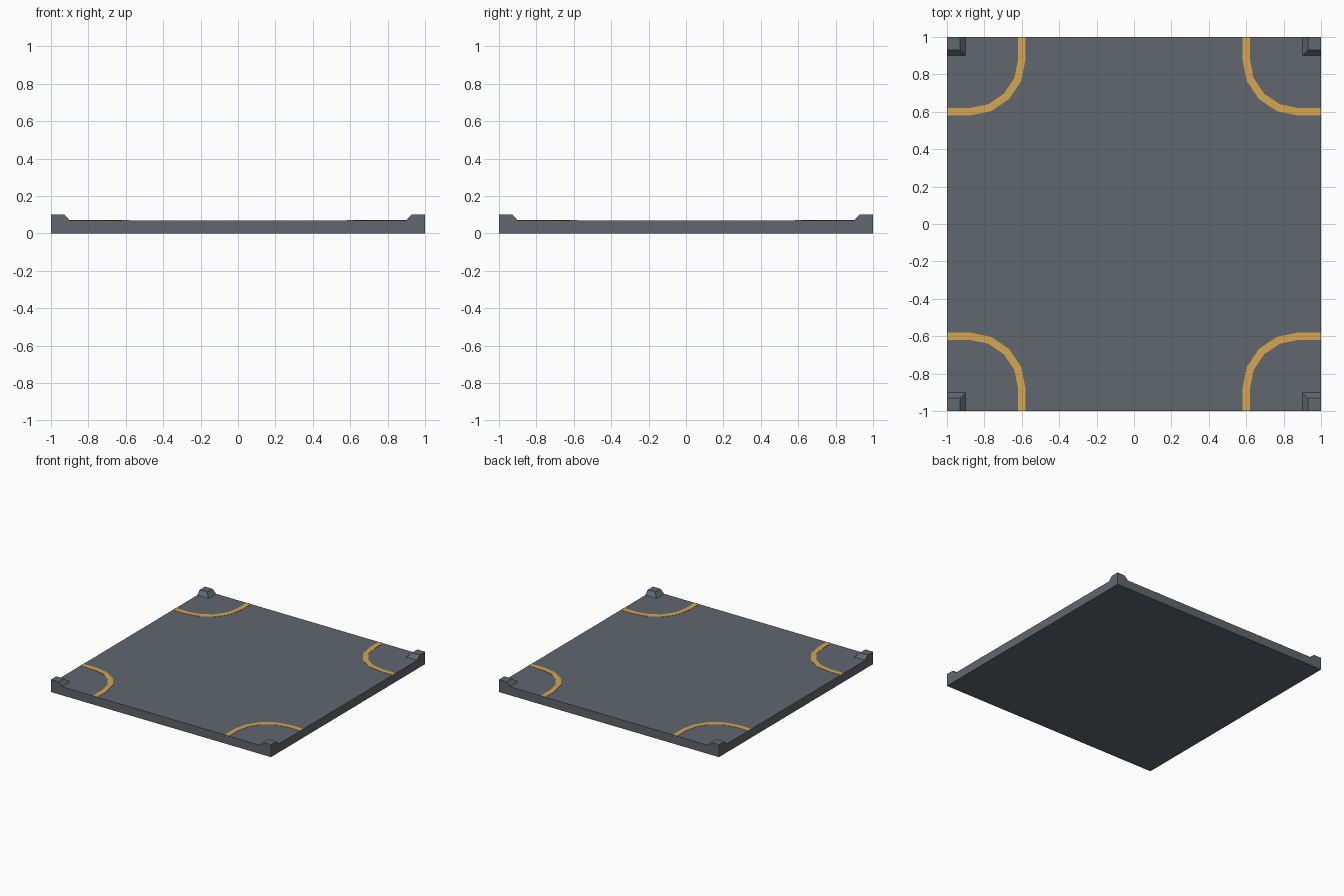
import bpy, bmesh, math

if "Cube" in bpy.data.objects:
    bpy.data.objects.remove(bpy.data.objects["Cube"])

SLAB_TOP, BLOCK_TOP = 0.07, 0.102


def material(name, srgb):
    m = bpy.data.materials.new(name)
    m.diffuse_color = [((c / 255 + 0.055) / 1.055) ** 2.4 for c in srgb] + [1]
    m.use_nodes = True
    m.node_tree.nodes["Principled BSDF"].inputs["Base Color"].default_value = m.diffuse_color
    return m


grey = material("slate grey", (96, 103, 110))
amber = material("amber paint", (214, 166, 80))


def prism(name, bottom, top, z0, z1, mat):
    """Closed solid between two matching outlines."""
    bm = bmesh.new()
    lo = [bm.verts.new((x, y, z0)) for x, y in bottom]
    hi = [bm.verts.new((x, y, z1)) for x, y in top]
    bm.faces.new(lo)
    bm.faces.new(hi)
    n = len(lo)
    for i in range(n):
        j = (i + 1) % n
        bm.faces.new((lo[i], lo[j], hi[j], hi[i]))
    bmesh.ops.recalc_face_normals(bm, faces=bm.faces)
    me = bpy.data.meshes.new(name)
    bm.to_mesh(me)
    bm.free()
    me.materials.append(mat)
    ob = bpy.data.objects.new(name, me)
    bpy.context.collection.objects.link(ob)
    return ob


def square(x0, x1):
    return [(x0, x0), (x1, x0), (x1, x1), (x0, x1)]


def mirror_xy(ob):
    mod = ob.modifiers.new("four corners", 'MIRROR')
    mod.use_axis = (True, True, False)
    mod.use_mirror_merge = False


# Floor slab
prism("floor_slab", square(-1, 1), square(-1, 1), 0, SLAB_TOP, grey)

# Corner blocks, sloped on their inner sides
mirror_xy(prism("corner_block", square(0.9, 1), square(0.93, 1),
                SLAB_TOP, BLOCK_TOP, grey))


# Painted corner stripes: quarter arc with straight ends
def stripe_edge(r, c=0.88):
    arc = [(c - r * math.cos(math.radians(a)), c - r * math.sin(math.radians(a)))
           for a in (0, 22.5, 45, 67.5, 90)]
    return [(c - r, 1)] + arc + [(1, c - r)]


outline = stripe_edge(0.30) + stripe_edge(0.26)[::-1]
mirror_xy(prism("corner_stripe", outline, outline, SLAB_TOP, SLAB_TOP + 0.002, amber))
